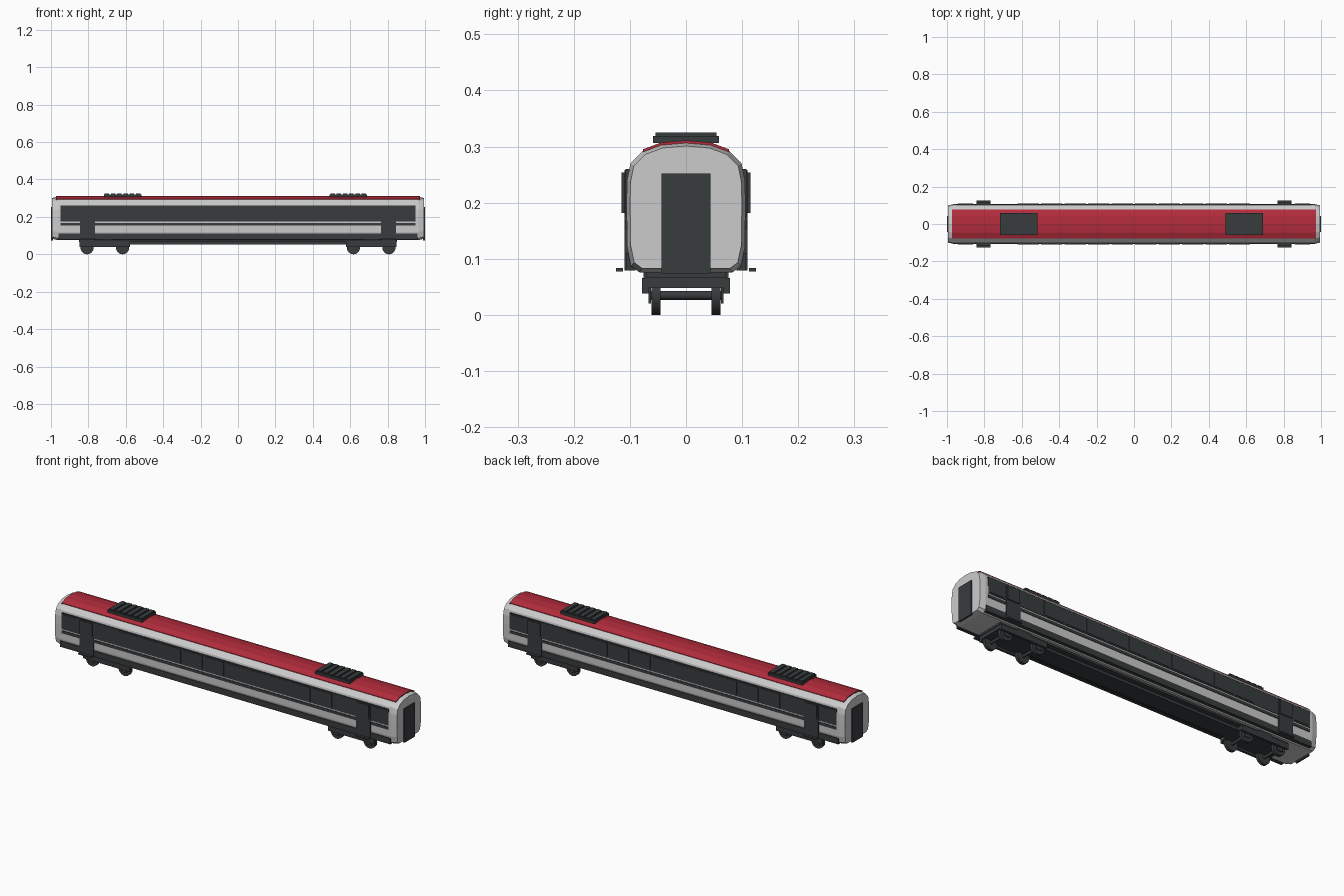
import bpy, bmesh, math

if "Cube" in bpy.data.objects:
    bpy.data.objects.remove(bpy.data.objects["Cube"])

def material(name, rgb):
    m = bpy.data.materials.new(name)
    m.diffuse_color = (*rgb, 1)
    m.use_nodes = True
    m.node_tree.nodes["Principled BSDF"].inputs["Base Color"].default_value = m.diffuse_color
    return m

DARK = material("dark_grey", (0.04, 0.045, 0.048))
RED = material("roof_red", (0.45, 0.025, 0.045))

def finish(bm, name, mat=None):
    bmesh.ops.recalc_face_normals(bm, faces=bm.faces)
    me = bpy.data.meshes.new(name)
    bm.to_mesh(me)
    bm.free()
    ob = bpy.data.objects.new(name, me)
    bpy.context.collection.objects.link(ob)
    if mat:
        me.materials.append(mat)
    return ob

def box(name, x0, x1, y0, y1, z0, z1, mat=DARK):
    bm = bmesh.new()
    bmesh.ops.create_cube(bm, size=1)
    for v in bm.verts:
        v.co = ((x0 + x1) / 2 + v.co.x * (x1 - x0),
                (y0 + y1) / 2 + v.co.y * (y1 - y0),
                (z0 + z1) / 2 + v.co.z * (z1 - z0))
    return finish(bm, name, mat)

def sides(name, x0, x1, y0, y1, z0, z1, mat=DARK):
    box(name + "_front", x0, x1, -y1, -y0, z0, z1, mat)
    box(name + "_back", x0, x1, y0, y1, z0, z1, mat)

def loft(name, rings, mat=None):
    bm = bmesh.new()
    loops = [[bm.verts.new(p) for p in r] for r in rings]
    n = len(loops[0])
    for a, b in zip(loops, loops[1:]):
        for i in range(n):
            j = (i + 1) % n
            bm.faces.new((a[i], a[j], b[j], b[i]))
    bm.faces.new(loops[0])
    bm.faces.new(loops[-1])
    return finish(bm, name, mat)

def cylinder(name, x, y, z, r, depth, n=24):
    ring = [(x + r * math.cos(2 * math.pi * i / n), z + r * math.sin(2 * math.pi * i / n))
            for i in range(n)]
    ob = loft(name, [[(a, yy, c) for a, c in ring] for yy in (y - depth / 2, y + depth / 2)], DARK)
    for p in ob.data.polygons:
        p.use_smooth = len(p.vertices) == 4
    for e in ob.data.edges:
        va, vb = (ob.data.vertices[i].co for i in e.vertices)
        e.use_edge_sharp = abs(va.y - vb.y) < 1e-6

# Carriage shell with chamfered ends
half = [(0.083, 0.076), (0.098, 0.087), (0.105, 0.12), (0.106, 0.2), (0.105, 0.24),
        (0.099, 0.27), (0.077, 0.292), (0.045, 0.304)]
section = half + [(0, 0.308)] + [(-y, z) for y, z in reversed(half)]

def ring(x, s):
    return [(x, y * s, 0.192 + (z - 0.192) * s) for y, z in section]

loft("carriage_body", [ring(-0.994, 0.94), ring(-0.965, 1), ring(0.965, 1), ring(0.994, 0.94)])

# Red roof skin
top = [(-0.077, 0.292), (-0.045, 0.304), (0, 0.308), (0.045, 0.304), (0.077, 0.292)]
roof = [(y, z + 0.003) for y, z in top] + [(y, z - 0.003) for y, z in reversed(top)]
loft("red_roof", [[(x, y, z) for y, z in roof] for x in (-0.972, 0.972)], RED)

# Side bands and skirt
sides("window_band", -0.95, 0.95, 0.098, 0.108, 0.175, 0.26)
sides("thin_stripe", -0.95, 0.95, 0.1, 0.108, 0.153, 0.168)
sides("lower_skirt", -0.96, 0.96, 0.09, 0.107, 0.079, 0.11)

# Window panes
for i in range(10):
    x = -0.565 + i * 0.1255
    sides(f"window_pane_{i}", x - 0.057, x + 0.057, 0.106, 0.11, 0.182, 0.254)

for s in (-1, 1):
    end = "left" if s < 0 else "right"
    c = s * 0.805
    # Passenger doors and steps
    sides(f"{end}_door", c - 0.041, c + 0.041, 0.095, 0.11, 0.079, 0.258)
    sides(f"{end}_door_window", c - 0.035, c + 0.035, 0.108, 0.115, 0.182, 0.254)
    sides(f"{end}_step", c - 0.038, c + 0.038, 0.112, 0.125, 0.077, 0.084)
    # Small windows beyond the doors
    sides(f"{end}_end_window", s * 0.9 - 0.04, s * 0.9 + 0.04, 0.106, 0.11, 0.182, 0.254)
    # Gangway door
    box(f"{end}_gangway", s * 0.995 - 0.005, s * 0.995 + 0.005, -0.044, 0.044, 0.074, 0.252)

    # Roof unit with slats
    r = -0.617 if s < 0 else 0.59
    box(f"{end}_roof_unit", r - 0.1, r + 0.1, -0.059, 0.059, 0.306, 0.319)
    for k in range(6):
        x = r - 0.0835 + k * 0.0334
        box(f"{end}_roof_slat_{k}", x - 0.012, x + 0.012, -0.054, 0.054, 0.318, 0.325)

    # Bogie frame
    b = s * 0.712
    sides(f"{end}_bogie_side", b - 0.135, b + 0.135, 0.066, 0.078, 0.038, 0.066)
    box(f"{end}_bogie_bolster", b - 0.135, b + 0.135, -0.068, 0.068, 0.048, 0.068)
    sides(f"{end}_bogie_mount", b - 0.04, b + 0.04, 0.064, 0.076, 0.064, 0.078)
    # Wheels, axles and axle boxes
    for k, dx in enumerate((-0.095, 0.095)):
        x = b + dx
        cylinder(f"{end}_axle_{k}", x, 0, 0.035, 0.008, 0.13, 12)
        for y in (-1, 1):
            cylinder(f"{end}_wheel_{k}_{'front' if y < 0 else 'back'}", x, y * 0.0535, 0.035, 0.035, 0.016)
        sides(f"{end}_axle_box_{k}", x - 0.016, x + 0.016, 0.062, 0.067, 0.02, 0.05)

# Underframe floor
box("underframe", -0.85, 0.85, -0.07, 0.07, 0.066, 0.08)
box("centre_beam", -0.58, 0.58, -0.045, 0.045, 0.052, 0.068)
